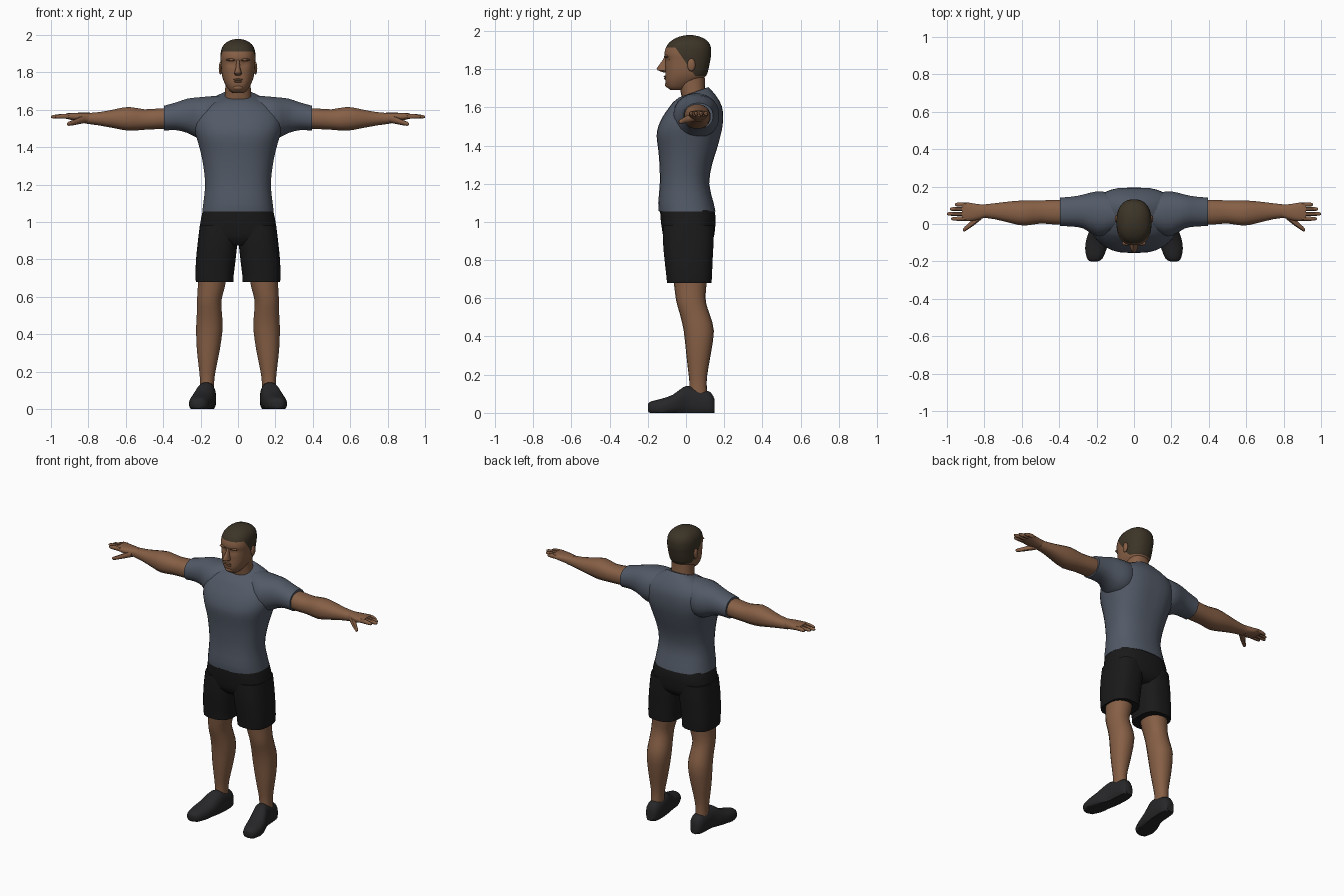
import bpy, bmesh, math
from mathutils import Vector


def material(name, rgb):
    m = bpy.data.materials.new(name)
    m.diffuse_color = (*rgb, 1)
    return m


SKIN = material("skin", (0.24, 0.115, 0.06))
HAIR = material("dark_brown_hair", (0.045, 0.034, 0.02))
SHIRT = material("slate_shirt", (0.085, 0.102, 0.135))
SHORTS = material("black_shorts", (0.01, 0.01, 0.01))
SHOES = material("charcoal_shoes", (0.02, 0.02, 0.022))


def spline(p, q, r, s, t):
    return tuple(0.5 * (2 * b + (c - a) * t + (2 * a - 5 * b + 4 * c - d) * t * t
                        + (3 * b - a - 3 * c + d) * t ** 3)
                 for a, b, c, d in zip(p, q, r, s))


def loft(name, axis, rings, mat, n=20, power=2.3, steps=2, mirror=False, reshape=None):
    """Skin rounded sections: (position, a_low, a_high, b_low, b_high[, tilt])."""
    rings = [tuple(r) + (0,) * (6 - len(r)) for r in rings]
    fine = []
    for i in range(len(rings) - 1):
        p, s = rings[max(i - 1, 0)], rings[min(i + 2, len(rings) - 1)]
        fine += [spline(p, rings[i], rings[i + 1], s, k / steps) for k in range(steps)]
    fine.append(rings[-1])
    bm = bmesh.new()
    loops = []
    for t, a0, a1, b0, b1, tilt in fine:
        loop = []
        for k in range(n):
            ang = 2 * math.pi * (k + 0.5) / n
            c, s = math.cos(ang), math.sin(ang)
            da = (a1 - a0) / 2 * math.copysign(abs(c) ** (2 / power), c)
            db = (b1 - b0) / 2 * math.copysign(abs(s) ** (2 / power), s)
            a, b, h = (a0 + a1) / 2 + da, (b0 + b1) / 2 + db, t + tilt * db
            co = {"X": (h, a, b), "Y": (a, h, b), "Z": (a, b, h)}[axis]
            v = Vector((co[0], co[1], max(co[2], 0)))
            if reshape:
                reshape(v)
            loop.append(bm.verts.new(v))
        loops.append(loop)
    for lo, hi in zip(loops, loops[1:]):
        for k in range(n):
            j = (k + 1) % n
            bm.faces.new((lo[k], lo[j], hi[j], hi[k]))
    bm.faces.new(loops[0])
    bm.faces.new(loops[-1])
    return finish(name, bm, mat, mirror)


def finish(name, bm, mat, mirror=False):
    bmesh.ops.recalc_face_normals(bm, faces=bm.faces[:])
    me = bpy.data.meshes.new(name)
    bm.to_mesh(me)
    bm.free()
    me.materials.append(mat)
    ob = bpy.data.objects.new(name, me)
    bpy.context.collection.objects.link(ob)
    if mirror:
        ob.modifiers.new("mirror", "MIRROR").use_mirror_merge = False
    return ob


def blob(name, centre, radii, mat, mirror=False):
    bm = bmesh.new()
    bmesh.ops.create_uvsphere(bm, u_segments=12, v_segments=8, radius=1)
    for v in bm.verts:
        v.co = Vector([c + r * x for c, r, x in zip(centre, radii, v.co)])
    return finish(name, bm, mat, mirror)


def sym(*rows):
    """Sections centred on x = 0: (z, half_width, front, back[, tilt])."""
    return [(r[0], -r[1], r[1], *r[2:]) for r in rows]


# Shirt body, with a spine groove and a soft dip between the chest muscles
def torso_shape(v):
    band = math.exp(-((v.z - 1.48) / 0.13) ** 2)
    middle = math.exp(-(v.x / 0.035) ** 2)
    v.y -= math.copysign(0.012 if v.y > 0.03 else 0.006, v.y - 0.03) * band * middle


loft("shirt_body", "Z", sym(
    (1.055, 0.192, -0.143, 0.155), (1.10, 0.186, -0.146, 0.145), (1.20, 0.176, -0.138, 0.122),
    (1.30, 0.186, -0.140, 0.138), (1.38, 0.202, -0.148, 0.165), (1.45, 0.222, -0.157, 0.186),
    (1.50, 0.236, -0.148, 0.196), (1.55, 0.238, -0.125, 0.198), (1.60, 0.222, -0.095, 0.190, 0.05),
    (1.645, 0.165, -0.068, 0.158, 0.15), (1.678, 0.085, -0.040, 0.118, 0.35)),
    SHIRT, n=32, power=2.4, reshape=torso_shape)

# Sleeves
loft("sleeve", "X", [
    (0.05, 0.0, 0.12, 1.52, 1.675), (0.13, -0.055, 0.165, 1.45, 1.674),
    (0.20, -0.065, 0.175, 1.442, 1.668), (0.27, -0.025, 0.158, 1.475, 1.660),
    (0.33, -0.014, 0.147, 1.490, 1.640), (0.395, -0.012, 0.142, 1.488, 1.622)],
    SHIRT, n=24, power=2.2, mirror=True)

# Bare arms
loft("arm", "X", [
    (0.35, 0.0, 0.128, 1.500, 1.610), (0.42, -0.004, 0.130, 1.496, 1.608),
    (0.50, 0.002, 0.127, 1.492, 1.603), (0.585, -0.010, 0.127, 1.487, 1.616),
    (0.66, 0.004, 0.122, 1.500, 1.603), (0.74, 0.024, 0.112, 1.515, 1.588),
    (0.82, 0.035, 0.103, 1.526, 1.582)], SKIN, n=16, mirror=True)

# Hands
loft("palm", "X", [
    (0.79, 0.036, 0.102, 1.526, 1.584), (0.84, 0.020, 0.108, 1.534, 1.584),
    (0.89, 0.014, 0.116, 1.545, 1.583), (0.92, 0.018, 0.115, 1.552, 1.580)],
    SKIN, n=14, power=2.6, mirror=True)
for label, y, tip in (("index", 0.028, 0.978), ("middle", 0.054, 1.0),
                      ("ring", 0.080, 0.985), ("little", 0.104, 0.958)):
    loft(label + "_finger", "X", [
        (0.895, y - 0.012, y + 0.012, 1.552, 1.580),
        ((0.9 + tip) / 2, y - 0.012, y + 0.012, 1.552, 1.578),
        (tip - 0.01, y - 0.010, y + 0.010, 1.553, 1.572),
        (tip, y - 0.005, y + 0.005, 1.557, 1.567)], SKIN, n=8, steps=1, mirror=True)
loft("thumb", "X", [
    (0.815, 0.025, 0.070, 1.530, 1.572), (0.85, -0.004, 0.045, 1.523, 1.560),
    (0.88, -0.024, 0.010, 1.517, 1.546), (0.905, -0.040, -0.014, 1.514, 1.536),
    (0.913, -0.038, -0.025, 1.519, 1.530)], SKIN, n=10, mirror=True)

# Shorts
loft("shorts_seat", "Z", sym(
    (0.875, 0.195, -0.085, 0.110), (0.91, 0.206, -0.115, 0.143), (0.96, 0.206, -0.126, 0.152),
    (1.02, 0.198, -0.134, 0.156), (1.065, 0.187, -0.136, 0.148)), SHORTS, n=32, power=2.6)
loft("shorts_leg", "Z", [
    (0.68, 0.024, 0.226, -0.100, 0.134), (0.72, 0.022, 0.228, -0.104, 0.137),
    (0.80, 0.012, 0.225, -0.113, 0.140), (0.89, 0.002, 0.216, -0.121, 0.145),
    (0.98, -0.010, 0.205, -0.120, 0.145)], SHORTS, n=24, power=2.7, mirror=True)

# Bare legs, slim at the ankle and full at the calf
loft("leg", "Z", [
    (0.09, 0.128, 0.204, 0.015, 0.112), (0.16, 0.126, 0.204, 0.018, 0.108),
    (0.23, 0.114, 0.211, 0.010, 0.116), (0.32, 0.096, 0.221, 0.000, 0.132),
    (0.43, 0.081, 0.225, -0.012, 0.146), (0.51, 0.085, 0.221, -0.030, 0.126),
    (0.58, 0.088, 0.220, -0.050, 0.104), (0.65, 0.070, 0.216, -0.060, 0.105),
    (0.74, 0.055, 0.215, -0.072, 0.115)], SKIN, n=18, power=2.2, mirror=True)

# Shoes, toes turned outward
loft("shoe", "Y", [
    (-0.200, 0.195, 0.232, 0.012, 0.045), (-0.185, 0.168, 0.251, -0.01, 0.060),
    (-0.130, 0.145, 0.262, -0.02, 0.074), (-0.070, 0.131, 0.252, -0.02, 0.095),
    (-0.015, 0.122, 0.230, -0.02, 0.135), (0.020, 0.118, 0.218, -0.02, 0.142),
    (0.090, 0.116, 0.212, -0.02, 0.122), (0.130, 0.123, 0.206, -0.02, 0.108),
    (0.150, 0.140, 0.190, -0.005, 0.070)], SHOES, n=20, power=2.4, mirror=True)

# Neck
loft("neck", "Z", sym(
    (1.62, 0.078, -0.015, 0.110), (1.69, 0.070, -0.030, 0.100), (1.77, 0.068, -0.045, 0.098)),
    SKIN, n=18)


# Head with eye sockets pressed in
def face_shape(v):
    if v.y < -0.04:
        v.y += 0.013 * math.exp(-((abs(v.x) - 0.036) / 0.02) ** 2 - ((v.z - 1.848) / 0.014) ** 2)


head = loft("head", "Z", sym(
    (1.690, 0.030, -0.080, -0.010), (1.705, 0.048, -0.098, 0.020), (1.735, 0.068, -0.108, 0.070),
    (1.765, 0.081, -0.109, 0.105), (1.80, 0.088, -0.108, 0.118), (1.85, 0.092, -0.110, 0.128),
    (1.88, 0.094, -0.114, 0.132), (1.92, 0.090, -0.102, 0.129), (1.95, 0.074, -0.075, 0.110),
    (1.97, 0.044, -0.035, 0.072), (1.978, 0.014, 0.004, 0.034)),
    SKIN, n=36, power=2.35, steps=3, reshape=face_shape)

# Hair: cut clean hairlines into the head, then colour above them
TOP, NAPE, TEMPLE, SLOPE = 1.912, 1.765, -0.055, 0.7
head.data.materials.append(HAIR)
bm = bmesh.new()
bm.from_mesh(head.data)
for co, no in (((0, 0, TOP), (0, 0, 1)), ((0, 0, NAPE), (0, 0, 1)),
               ((0, TEMPLE, TOP), (0, 1, SLOPE))):
    bmesh.ops.bisect_plane(bm, geom=bm.verts[:] + bm.edges[:] + bm.faces[:], dist=1e-5,
                           plane_co=co, plane_no=no)
for f in bm.faces:
    c = f.calc_center_median()
    if c.z > TOP or (c.z > NAPE and c.y - TEMPLE > (TOP - c.z) * SLOPE):
        f.material_index = 1
bm.to_mesh(head.data)
bm.free()

# Facial features
loft("nose", "Z", sym(
    (1.783, 0.014, -0.120, -0.08), (1.794, 0.021, -0.150, -0.08), (1.804, 0.018, -0.155, -0.08),
    (1.825, 0.012, -0.139, -0.08), (1.850, 0.009, -0.121, -0.08), (1.868, 0.010, -0.112, -0.08)),
    SKIN, n=12, steps=1)
blob("ear", (0.093, 0.028, 1.822), (0.010, 0.021, 0.034), SKIN, mirror=True)
blob("brow", (0.036, -0.103, 1.867), (0.028, 0.012, 0.007), SKIN, mirror=True)
blob("upper_lip", (0, -0.108, 1.761), (0.026, 0.009, 0.005), SKIN)
blob("lower_lip", (0, -0.106, 1.750), (0.023, 0.009, 0.005), SKIN)
blob("chin", (0, -0.090, 1.718), (0.030, 0.020, 0.017), SKIN)

# Smooth surfaces, crisp hems
for ob in bpy.data.objects:
    ob.select_set(True)
    bpy.context.view_layer.objects.active = ob
bpy.ops.object.shade_smooth_by_angle(angle=math.radians(45))
